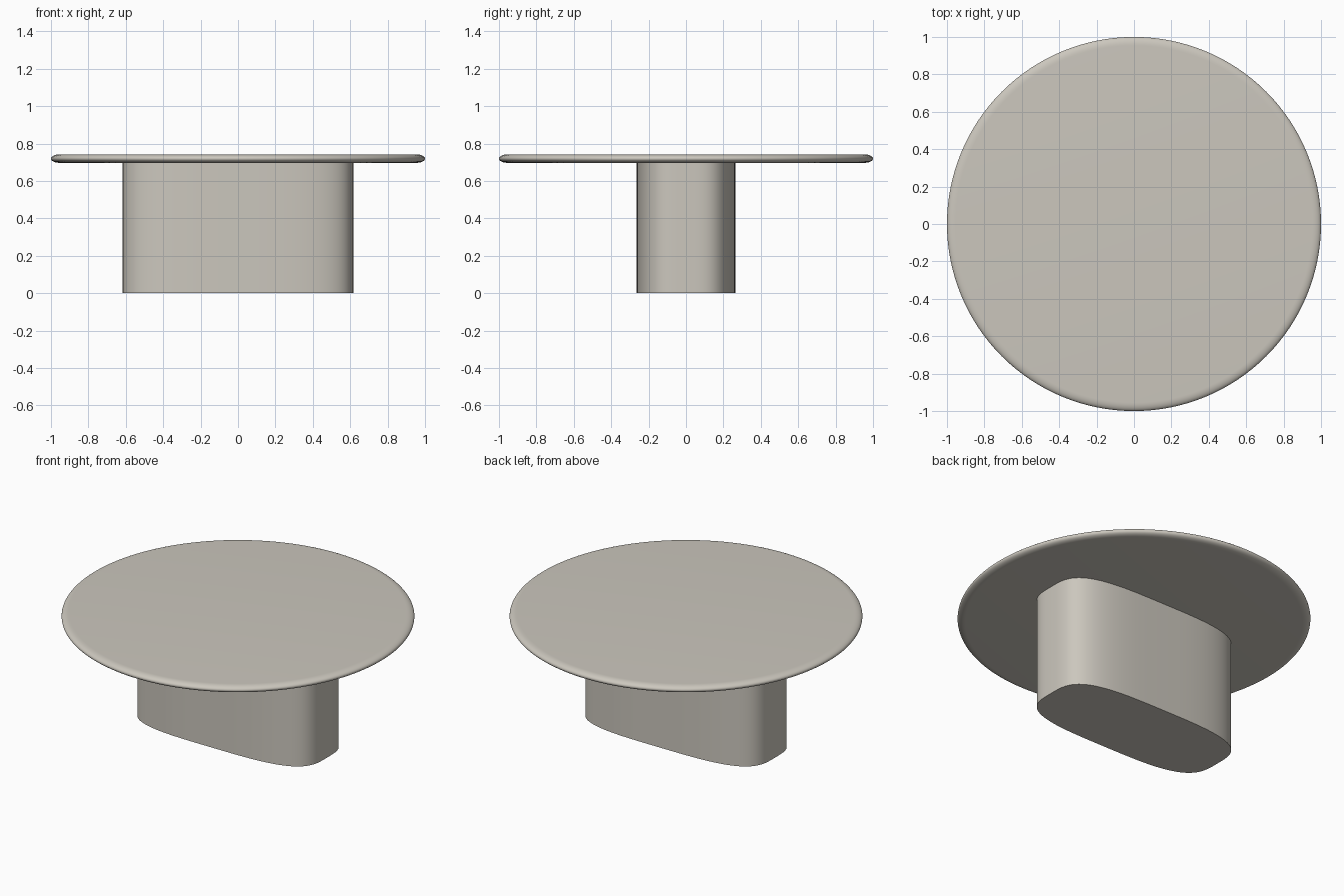
import bpy, bmesh, math

if "Cube" in bpy.data.objects:
    bpy.data.objects.remove(bpy.data.objects["Cube"])

mat = bpy.data.materials.new("warm_stone")
mat.diffuse_color = (0.60, 0.57, 0.51, 1)
mat.use_nodes = True
mat.node_tree.nodes["Principled BSDF"].inputs["Base Color"].default_value = mat.diffuse_color


def loft(name, rings):
    """Skin stacked rings of equal point count and cap both ends."""
    bm = bmesh.new()
    vs = [[bm.verts.new(p) for p in ring] for ring in rings]
    n = len(vs[0])
    for lo, hi in zip(vs, vs[1:]):
        for i in range(n):
            j = (i + 1) % n
            bm.faces.new((lo[i], lo[j], hi[j], hi[i]))
    bm.faces.new(vs[0][::-1])
    bm.faces.new(vs[-1])
    me = bpy.data.meshes.new(name)
    bm.to_mesh(me)
    bm.free()
    me.materials.append(mat)
    ob = bpy.data.objects.new(name, me)
    bpy.context.collection.objects.link(ob)
    bpy.ops.object.select_all(action='DESELECT')
    ob.select_set(True)
    bpy.context.view_layer.objects.active = ob
    bpy.ops.object.shade_smooth_by_angle(angle=math.radians(35))
    return ob


def outline(a, b, z, power, n=128):
    """Superellipse ring; power 2 is a plain ellipse."""
    pts = []
    for i in range(n):
        t = 2 * math.pi * i / n
        c, s = math.cos(t), math.sin(t)
        pts.append((a * math.copysign(abs(c) ** (2 / power), c),
                    b * math.copysign(abs(s) ** (2 / power), s), z))
    return pts


# Pedestal: soft rounded-rectangle column
loft("pedestal", [outline(0.617, 0.265, z, 3.5) for z in (0, 0.698)])

# Round top with an elliptical bullnose rim
Z0, Z1, RIM, STEPS = 0.697, 0.742, 0.045, 14
rings = []
for k in range(STEPS + 1):
    t = -math.pi / 2 + math.pi * k / STEPS
    r = 1 - RIM + RIM * math.cos(t)
    rings.append(outline(r, r, (Z0 + Z1) / 2 + (Z1 - Z0) / 2 * math.sin(t), 2))
loft("table_top", rings)
